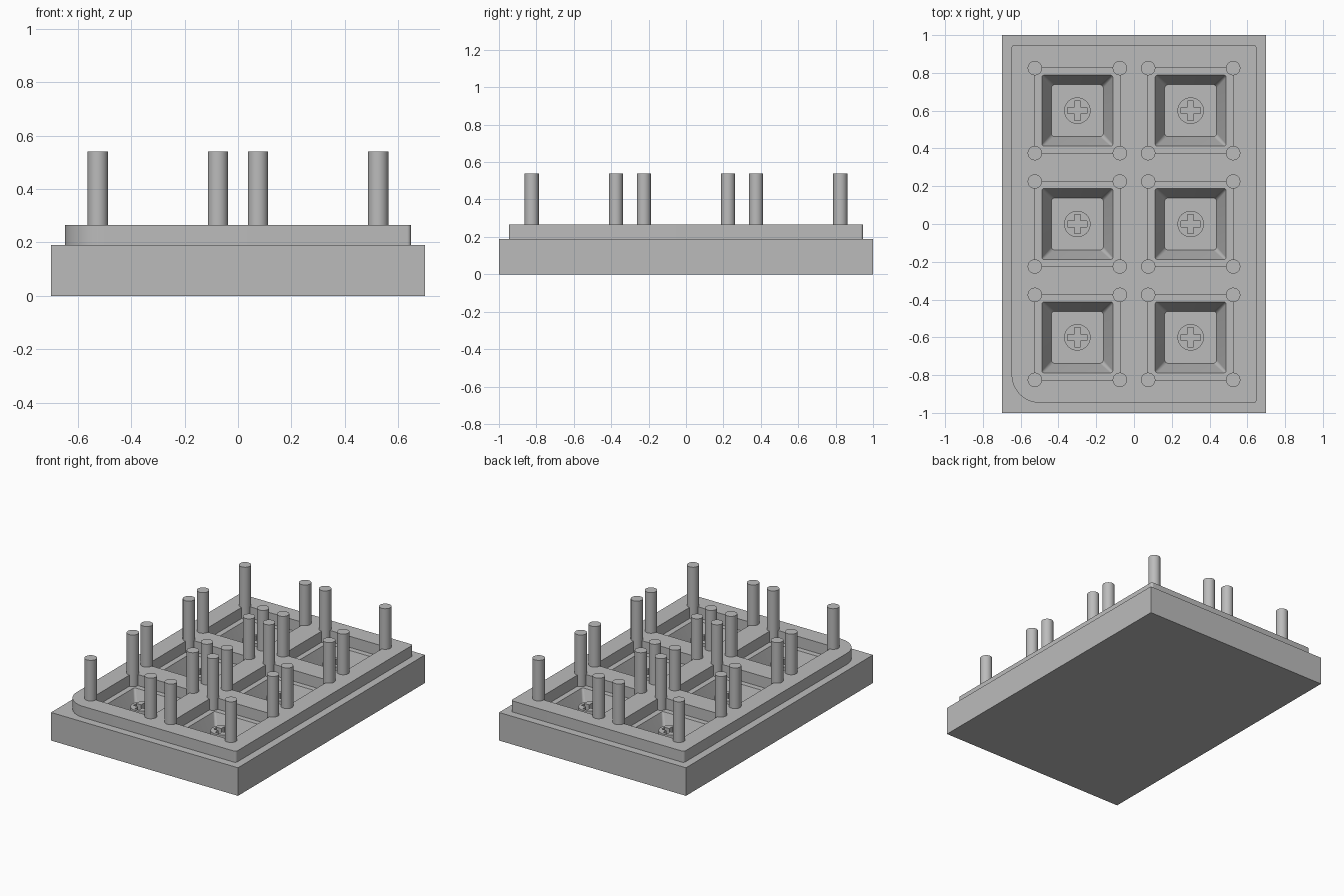
import bpy, bmesh, math
from mathutils import Vector

cube = bpy.data.objects.get("Cube")
if cube:
    bpy.data.objects.remove(cube, do_unlink=True)

grey = bpy.data.materials.new("plain grey")
grey.use_nodes = True
GREY = (0.5, 0.5, 0.5, 1)
grey.diffuse_color = GREY
grey.node_tree.nodes["Principled BSDF"].inputs["Base Color"].default_value = GREY

# Main levels and the cell grid
FLOOR, BASE_TOP, PLATE_TOP, PIN_TOP = 0.04, 0.19, 0.265, 0.54
CELL = 0.225
CELLS = [(x, y) for x in (-0.3, 0.3) for y in (-0.6, 0, 0.6)]


def rounded_rect(hx, hy, radii=(0, 0, 0, 0), steps=8):
    """Outline from the back-left corner of the model, counter-clockwise."""
    points = []
    for i, (sx, sy) in enumerate(((1, 1), (-1, 1), (-1, -1), (1, -1))):
        r = radii[i]
        if r == 0:
            points.append((sx * hx, sy * hy))
            continue
        for k in range(steps + 1):
            a = math.pi / 2 * (i + k / steps)
            points.append((sx * (hx - r) + r * math.cos(a),
                           sy * (hy - r) + r * math.sin(a)))
    return points


def circle(r, sides):
    return [(r * math.cos(2 * math.pi * k / sides), r * math.sin(2 * math.pi * k / sides))
            for k in range(sides)]


def cross(arm, half):
    """Plus-shaped outline, one quarter turned four times."""
    points = []
    for k in range(4):
        c, s = round(math.cos(k * math.pi / 2)), round(math.sin(k * math.pi / 2))
        for x, y in ((arm, -half), (arm, half), (half, half)):
            points.append((c * x - s * y, s * x + c * y))
    return points


def loft(name, bottom, z0, top, z1, centres=((0, 0),)):
    """Closed solid between two outlines, repeated at every centre."""
    bm = bmesh.new()
    for cx, cy in centres:
        low = [bm.verts.new((x + cx, y + cy, z0)) for x, y in bottom]
        high = [bm.verts.new((x + cx, y + cy, z1)) for x, y in top]
        bm.faces.new(low[::-1])
        bm.faces.new(high)
        n = len(low)
        for i in range(n):
            j = (i + 1) % n
            bm.faces.new((low[i], low[j], high[j], high[i]))
    mesh = bpy.data.meshes.new(name)
    bm.to_mesh(mesh)
    bm.free()
    mesh.materials.append(grey)
    obj = bpy.data.objects.new(name, mesh)
    bpy.context.collection.objects.link(obj)
    return obj


def activate(obj):
    bpy.ops.object.select_all(action='DESELECT')
    obj.select_set(True)
    bpy.context.view_layer.objects.active = obj


def cut(obj, cutter):
    cutter.hide_render = True
    mod = obj.modifiers.new("cut", 'BOOLEAN')
    mod.operation = 'DIFFERENCE'
    mod.solver = 'EXACT'
    mod.object = cutter
    activate(obj)
    bpy.ops.object.modifier_apply(modifier=mod.name)
    bpy.data.objects.remove(cutter, do_unlink=True)


def smooth(obj):
    activate(obj)
    bpy.ops.object.shade_smooth_by_angle(angle=math.radians(30))


# Base block with six tapered pits
slab = rounded_rect(0.7, 1.0)
base = loft("base_block", slab, 0, slab, BASE_TOP)
floor_shape = rounded_rect(0.138, 0.138, [0.02] * 4)
mouth_shape = rounded_rect(0.188, 0.188, [0.012] * 4)
# extend the taper a little above the block for a clean cut
OVER = 0.02
slope = 1 + OVER / (BASE_TOP - FLOOR)
over_shape = [tuple(Vector(a).lerp(Vector(b), slope)) for a, b in zip(floor_shape, mouth_shape)]
cut(base, loft("pit_cutter", floor_shape, FLOOR, over_shape, BASE_TOP + OVER, CELLS))
smooth(base)

# Raised frame plate with one large rounded corner and six square openings
rim = rounded_rect(0.648, 0.947, (0.015, 0.015, 0.15, 0.015), 12)
plate = loft("frame_plate", rim, BASE_TOP, rim, PLATE_TOP)
opening = rounded_rect(CELL, CELL)
cut(plate, loft("opening_cutter", opening, BASE_TOP - OVER, opening, PLATE_TOP + OVER, CELLS))
smooth(plate)

# Round stems with cross-shaped sockets, one in each pit
ring = circle(0.07, 40)
stem_top = BASE_TOP - 0.005
stems = loft("socket_stems", ring, FLOOR - 0.01, ring, stem_top, CELLS)
plus = cross(0.051, 0.016)
cut(stems, loft("cross_cutter", plus, stem_top - 0.1, plus, stem_top + OVER, CELLS))
smooth(stems)

# Alignment pins at the four corners of every opening
pin = circle(0.038, 32)
corners = [(x + sx * CELL, y + sy * CELL)
           for x, y in CELLS for sx in (-1, 1) for sy in (-1, 1)]
smooth(loft("corner_pins", pin, BASE_TOP - 0.01, pin, PIN_TOP, corners))
